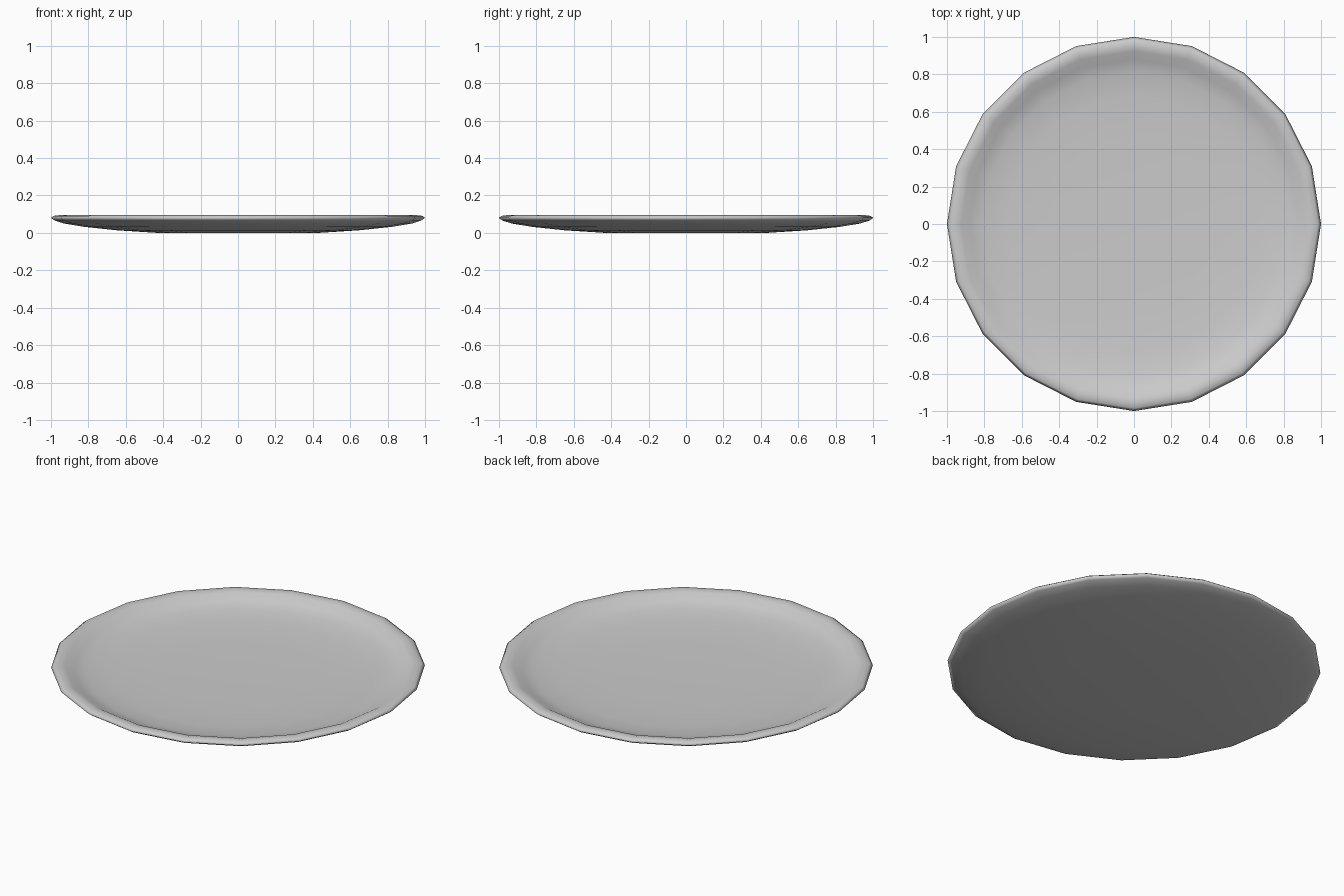
import bpy, bmesh, math

if "Cube" in bpy.data.objects:
    bpy.data.objects.remove(bpy.data.objects["Cube"])

SIDES = 20


def lathe(name, profile):
    """Spin an (r, z) profile, whose ends lie on the axis, round z."""
    bm = bmesh.new()
    rings = []
    for r, z in profile:
        if r == 0:
            rings.append([bm.verts.new((0, 0, z))] * SIDES)
        else:
            rings.append([bm.verts.new((r * math.cos(a), r * math.sin(a), z))
                          for a in (2 * math.pi * i / SIDES for i in range(SIDES))])
    for low, high in zip(rings, rings[1:]):
        for i in range(SIDES):
            j = (i + 1) % SIDES
            corners = list(dict.fromkeys((low[i], low[j], high[j], high[i])))
            bm.faces.new(corners)
    bmesh.ops.recalc_face_normals(bm, faces=bm.faces[:])
    mesh = bpy.data.meshes.new(name)
    bm.to_mesh(mesh)
    bm.free()
    mesh.shade_smooth()
    obj = bpy.data.objects.new(name, mesh)
    bpy.context.collection.objects.link(obj)
    return obj


# Shallow plate: underside outwards, rounded rim, then the dished top inwards
lathe("plate", [
    (0, 0), (0.43, 0), (0.65, 0.014), (0.82, 0.032), (0.93, 0.050), (0.98, 0.066),
    (1.0, 0.080), (0.985, 0.091), (0.955, 0.095), (0.925, 0.088),
    (0.88, 0.064), (0.81, 0.046), (0.68, 0.034), (0.43, 0.026), (0, 0.024),
])
